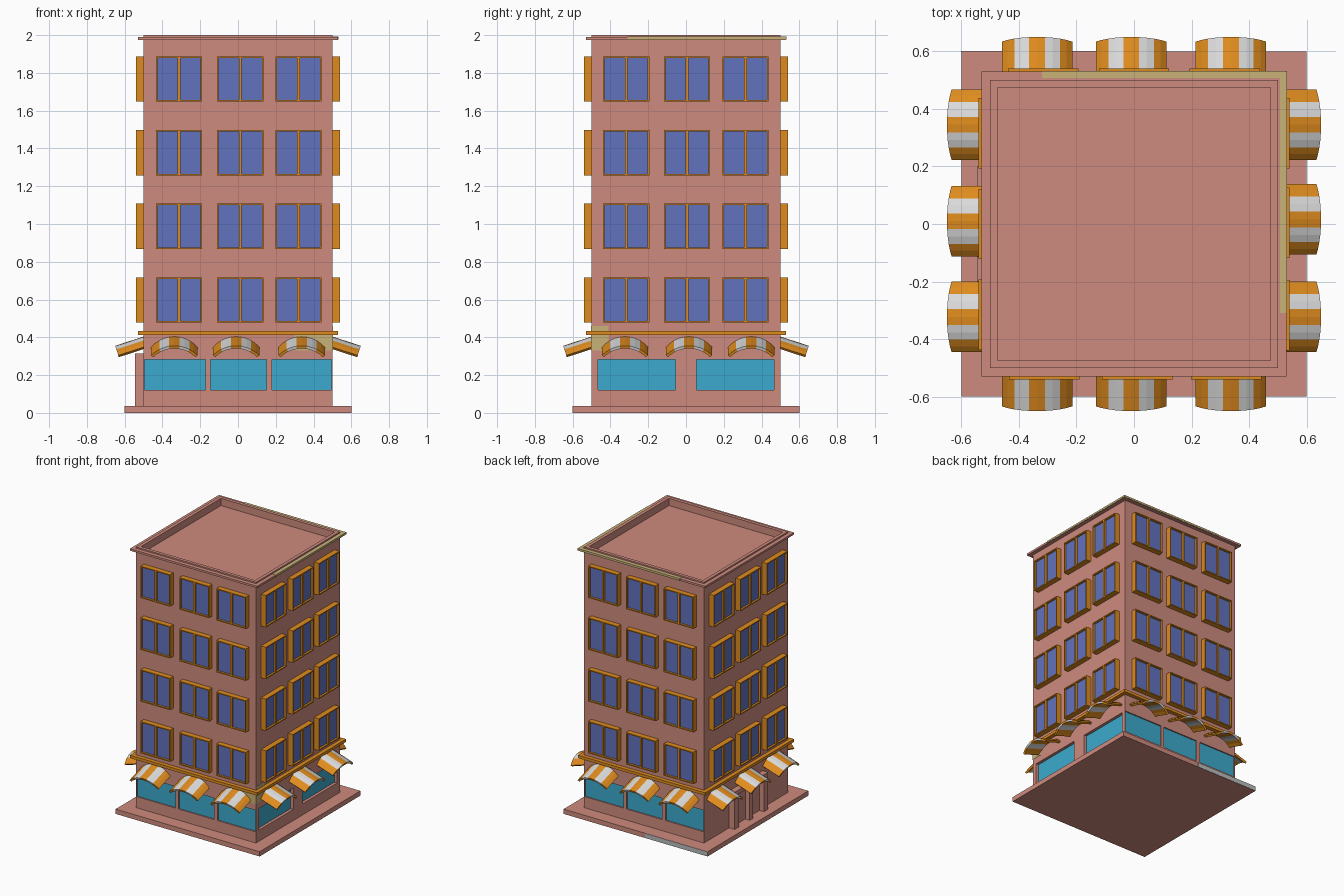
import bpy, bmesh, math
from mathutils import Matrix, Vector

if "Cube" in bpy.data.objects:
    bpy.data.objects.remove(bpy.data.objects["Cube"])


def material(name, rgb):
    m = bpy.data.materials.new(name)
    m.diffuse_color = (*rgb, 1)
    m.use_nodes = True
    m.node_tree.nodes["Principled BSDF"].inputs["Base Color"].default_value = m.diffuse_color
    return m


PINK = material("pink stucco", (0.62, 0.26, 0.21))
ORANGE = material("orange trim", (0.74, 0.26, 0.013))
BLUE = material("blue glass", (0.12, 0.17, 0.52))
CYAN = material("cyan shop glass", (0.045, 0.40, 0.61))
WHITE = material("white canvas", (0.70, 0.70, 0.70))
TAN = material("tan stone", (0.58, 0.45, 0.19))
GREY = material("grey stone", (0.50, 0.52, 0.52))

FRONT, RIGHT, BACK, LEFT = range(4)


def place(side, u, out, z):
    """Wall coordinates (along, outward, up) to world, for one of four sides."""
    return Matrix.Rotation(side * math.pi / 2, 3, 'Z') @ Vector((u, -out, z))


def box(bm, side, u, out, z, mat=0):
    v = [bm.verts.new(place(side, a, o, h)) for h in z for o in out for a in u]
    for f in ((0, 1, 3, 2), (4, 5, 7, 6), (0, 1, 5, 4), (2, 3, 7, 6), (0, 2, 6, 4), (1, 3, 7, 5)):
        bm.faces.new([v[i] for i in f]).material_index = mat


def finish(bm, name, *mats):
    bmesh.ops.recalc_face_normals(bm, faces=bm.faces)
    me = bpy.data.meshes.new(name)
    bm.to_mesh(me)
    bm.free()
    for m in mats:
        me.materials.append(m)
    ob = bpy.data.objects.new(name, me)
    bpy.context.collection.objects.link(ob)
    return ob


def simple_box(name, mat, side, u, out, z):
    bm = bmesh.new()
    box(bm, side, u, out, z)
    return finish(bm, name, mat)


def ring(name, mat, inner, outer, z):
    """Square band running round the building."""
    bm = bmesh.new()
    for s in range(4):
        for a, b in (((outer, z[0]), (outer, z[1])), ((outer, z[1]), (inner, z[1])),
                     ((inner, z[0]), (outer, z[0])), ((inner, z[1]), (inner, z[0]))):
            pts = [(-a[0], *a), (a[0], *a), (b[0], *b), (-b[0], *b)]
            bm.faces.new([bm.verts.new(place(s, *p)) for p in pts])
    bmesh.ops.remove_doubles(bm, verts=bm.verts, dist=1e-5)
    return finish(bm, name, mat)


# Base slab, main block, upper cornice and the ledge over the shops
simple_box("base_slab", PINK, FRONT, (-.6, .6), (-.6, .6), (0, .036))
body = simple_box("building_body", PINK, FRONT, (-.5, .5), (-.5, .5), (.03, 2))
ring("roof_cornice", PINK, .495, .53, (1.975, 1.99))
ring("shop_ledge", ORANGE, .495, .53, (.413, .434))

# Shop windows: recesses cut in the wall, with glass plates at the back
front_bays = [(-.495, -.172), (-.145, .15), (.18, .495)]
side_bays = [(-.465, -.055), (.055, .465)]
cut, glass = bmesh.new(), bmesh.new()
for side, bays, depth in ((FRONT, front_bays, .012), (BACK, front_bays, .012), (RIGHT, side_bays, .025)):
    for bay in bays:
        box(cut, side, bay, (.5 - depth, .55), (.12, .282))
        box(glass, side, bay, (.497 - depth, .503 - depth), (.12, .282))
box(cut, FRONT, (-.475, .475), (-.475, .475), (1.945, 2.1))     # sunken roof
cutter = finish(cut, "recess_cutter", PINK)
cutter.hide_render = True
cutter.hide_viewport = True
cutter.display_type = 'WIRE'
mod = body.modifiers.new("recesses", 'BOOLEAN')
mod.operation = 'DIFFERENCE'
mod.solver = 'EXACT'
mod.object = cutter
finish(glass, "shop_glass", CYAN)

# Upper windows: protruding frames with two panes each
W, T = .1225, .008
window_u = {FRONT: (-.312, .012, .32), RIGHT: (-.317, .005, .315),
            BACK: (-.315, 0, .315), LEFT: (-.315, 0, .315)}
for side, label in enumerate(("front", "right", "back", "left")):
    frame, pane = bmesh.new(), bmesh.new()
    for c in window_u[side]:
        for floor in range(4):
            z0 = .478 + .39 * floor
            z1 = z0 + .24
            d = (.495, .54)
            box(frame, side, (c - W, c - W + T), d, (z0, z1))
            box(frame, side, (c + W - T, c + W), d, (z0, z1))
            box(frame, side, (c - W + T, c + W - T), d, (z0, z0 + T))
            box(frame, side, (c - W + T, c + W - T), d, (z1 - T, z1))
            box(frame, side, (c - .007, c + .007), d, (z0 + T, z1 - T))
            for a, b in ((c - W + T, c - .007), (c + .007, c + W - T)):
                box(pane, side, (a, b), (.495, .525), (z0 + T, z1 - T))
    finish(frame, label + "_window_frames", ORANGE)
    finish(pane, label + "_window_panes", BLUE)

# Awnings: arched striped shells sloping down from the wall
HALF, RISE, THICK, LENGTH, SEG = .1225, .053, .015, .158, 10
R = (HALF ** 2 + RISE ** 2) / (2 * RISE)
SPAN = math.asin(HALF / R)
TILT = math.radians(18)


def awning(bm, side, c):
    def point(i, r, s):
        a = SPAN * (2 * i / SEG - 1)
        h = r * math.cos(a) - R
        return bm.verts.new(place(side, c + r * math.sin(a),
                                  .5 + s * math.cos(TILT) + h * math.sin(TILT),
                                  .404 - s * math.sin(TILT) + h * math.cos(TILT)))
    rows = [[point(i, r, s) for r, s in ((R, 0), (R, LENGTH), (R - THICK, LENGTH), (R - THICK, 0))]
            for i in range(SEG + 1)]
    for i in range(SEG):
        for k in range(4):
            n = (k + 1) % 4
            f = bm.faces.new((rows[i][k], rows[i][n], rows[i + 1][n], rows[i + 1][k]))
            f.material_index = (i // 2) % 2
    bm.faces.new(rows[0])
    bm.faces.new(rows[-1])


awning_u = {FRONT: (-.337, -.01, .337), RIGHT: (-.323, .016, .345),
            BACK: (-.337, .01, .337), LEFT: (-.345, -.01, .323)}
for side, label in enumerate(("front", "right", "back", "left")):
    bm = bmesh.new()
    for c in awning_u[side]:
        awning(bm, side, c)
    finish(bm, label + "_awnings", ORANGE, WHITE)

# Double door on the left side: surround with two set-back leaves
bm = bmesh.new()
for a, b in ((-.20, -.15), (-.02, .02), (.15, .20)):
    box(bm, LEFT, (a, b), (.495, .545), (.034, .285))
box(bm, LEFT, (-.20, .20), (.495, .545), (.285, .315))
finish(bm, "door_surround", PINK)
bm = bmesh.new()
for a, b in ((-.15, -.02), (.02, .15)):
    box(bm, LEFT, (a, b), (.495, .508), (.034, .285))
finish(bm, "door_leaves", PINK)

# Pale stone patches: cornice edges, shop corner and base edge
bm = bmesh.new()
box(bm, BACK, (-.532, .32), (.507, .532), (1.978, 1.992))
box(bm, RIGHT, (-.31, .507), (.507, .532), (1.978, 1.992))
box(bm, FRONT, (.30, .502), (.498, .502), (.33, .414))
box(bm, RIGHT, (-.502, -.41), (.498, .502), (.33, .46))
finish(bm, "tan_stone_patches", TAN)
simple_box("grey_base_edge", GREY, BACK, (.08, .601), (.597, .602), (.001, .035))
